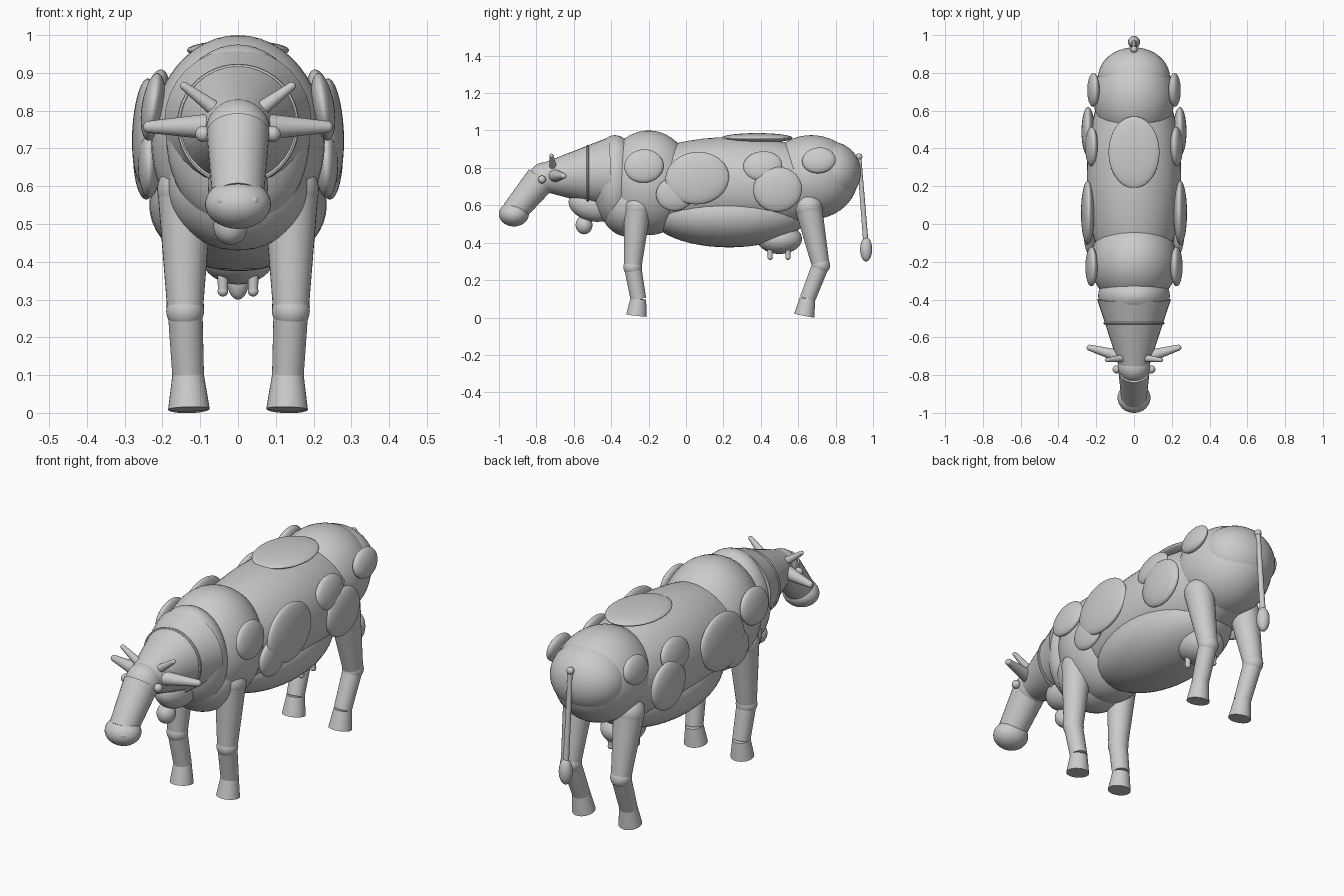
import bpy, math
from mathutils import Vector

cube = bpy.data.objects.get("Cube")
if cube:
    bpy.data.objects.remove(cube, do_unlink=True)

grey = bpy.data.materials.new("light_grey")
grey.use_nodes = True
COLOUR = (0.6, 0.6, 0.6, 1)
grey.diffuse_color = COLOUR
grey.node_tree.nodes["Principled BSDF"].inputs["Base Color"].default_value = COLOUR


def finish(name):
    obj = bpy.context.object
    obj.name = name
    obj.data.materials.append(grey)
    bpy.ops.object.shade_smooth_by_angle(angle=math.radians(40))
    return obj


def ball(name, centre, radii, tilt=0.0, pitch=0.0):
    """Ellipsoid; tilt leans it about y, pitch about x."""
    if not isinstance(radii, tuple):
        radii = (radii,) * 3
    bpy.ops.mesh.primitive_uv_sphere_add(segments=40, ring_count=24, location=centre,
                                         rotation=(pitch, tilt, 0))
    bpy.context.object.scale = radii
    return finish(name)


def limb(name, a, b, ra, rb):
    """Tapered cylinder from a (radius ra) to b (radius rb)."""
    a, b = Vector(a), Vector(b)
    bpy.ops.mesh.primitive_cone_add(vertices=32, radius1=ra, radius2=rb, depth=(b - a).length,
                                    location=(a + b) / 2)
    bpy.context.object.rotation_euler = (b - a).to_track_quat('Z', 'Y').to_euler()
    return finish(name)


# Torso
ball("shoulders", (0, -0.2, 0.72), (0.23, 0.24, 0.28))
ball("barrel", (0, 0.25, 0.705), (0.25, 0.62, 0.26))
ball("belly", (0, 0.23, 0.55), (0.235, 0.42, 0.175))
ball("hips", (0, 0.67, 0.75), (0.215, 0.25, 0.225))
ball("rump", (0, 0.775, 0.775), (0.19, 0.16, 0.165))
ball("brisket", (0, -0.3, 0.6), (0.185, 0.16, 0.17))

# Neck, collar and bell
ball("neck_base", (0, -0.38, 0.73), (0.19, 0.13, 0.245))
limb("neck", (0, -0.4, 0.77), (0, -0.75, 0.75), 0.195, 0.08)
ball("dewlap", (0, -0.5, 0.6), (0.08, 0.13, 0.085), 0, -0.25)
bpy.ops.mesh.primitive_torus_add(location=(0, -0.525, 0.762), rotation=(math.pi / 2, 0, 0),
                                 major_radius=0.155, minor_radius=0.007,
                                 major_segments=48, minor_segments=8)
finish("collar")
ball("bell", (-0.02, -0.545, 0.495), (0.045, 0.045, 0.05))

# Head
ball("poll", (0, -0.755, 0.745), 0.085)
limb("face", (0, -0.775, 0.74), (0, -0.92, 0.565), 0.083, 0.068)
ball("muzzle", (0, -0.92, 0.553), (0.087, 0.08, 0.066))

# Paired parts
LEGS = {"front": ((-0.26, 0.59), (-0.285, 0.27), (-0.255, 0.1), (-0.265, 0.01)),
        "hind": ((0.655, 0.59), (0.72, 0.28), (0.65, 0.1), (0.632, 0.01))}
# name: (x, y, z), (thickness, y radius, z radius), lean
PATCHES = {"shoulder": ((0.225, -0.225, 0.81), (0.03, 0.105, 0.09), 0.15),
           "flank": ((0.245, 0.06, 0.745), (0.035, 0.17, 0.14), 0.05),
           "lower_flank": ((0.235, -0.06, 0.66), (0.03, 0.1, 0.09), 0),
           "upper_loin": ((0.225, 0.41, 0.81), (0.03, 0.105, 0.08), 0.2),
           "loin": ((0.243, 0.49, 0.685), (0.035, 0.13, 0.12), 0),
           "hip": ((0.215, 0.71, 0.84), (0.03, 0.09, 0.07), 0.2)}

for side, s in (("left", 1), ("right", -1)):
    ball(f"{side}_eye", (s * 0.092, -0.77, 0.738), 0.021)
    ball(f"{side}_nostril", (s * 0.042, -0.977, 0.562), 0.013)
    # Ears and horns
    ear_tip = (s * 0.235, -0.655, 0.757)
    limb(f"{side}_ear", (s * 0.06, -0.705, 0.758), ear_tip, 0.036, 0.016)
    ball(f"{side}_ear_tip", ear_tip, 0.016)
    horn_tip = (s * 0.142, -0.72, 0.865)
    limb(f"{side}_horn", (s * 0.055, -0.71, 0.8), horn_tip, 0.021, 0.011)
    ball(f"{side}_horn_tip", horn_tip, 0.011)
    # Legs
    for end, points in LEGS.items():
        top, knee, ankle, sole = [(s * x, y, z) for x, (y, z) in
                                  zip((0.14, 0.14, 0.132, 0.13), points)]
        tag = f"{end}_{side}"
        ball(f"{tag}_leg_joint", top, 0.074)
        limb(f"{tag}_upper_leg", top, knee, 0.073, 0.047)
        ball(f"{tag}_knee", knee, 0.05)
        limb(f"{tag}_shin", knee, ankle, 0.046, 0.042)
        limb(f"{tag}_hoof", ankle, sole, 0.042, 0.055)
    # Side patches
    for label, (centre, radii, lean) in PATCHES.items():
        ball(f"{side}_{label}_patch", (s * centre[0], *centre[1:]), radii, -s * lean, 0.1)
    # Teats
    for label, y in (("front", 0.45), ("rear", 0.545)):
        limb(f"{side}_{label}_teat", (s * 0.04, y, 0.38), (s * 0.04, y, 0.322), 0.015, 0.013)
        ball(f"{side}_{label}_teat_tip", (s * 0.04, y, 0.322), 0.014)

ball("spine_patch", (0, 0.38, 0.96), (0.135, 0.19, 0.026))
ball("udder", (0, 0.5, 0.42), (0.1, 0.12, 0.08))

# Tail
ball("tail_root", (0, 0.925, 0.86), 0.018)
limb("tail", (0, 0.925, 0.86), (0, 0.96, 0.42), 0.012, 0.014)
ball("tail_tuft", (0, 0.963, 0.365), (0.032, 0.032, 0.065))
